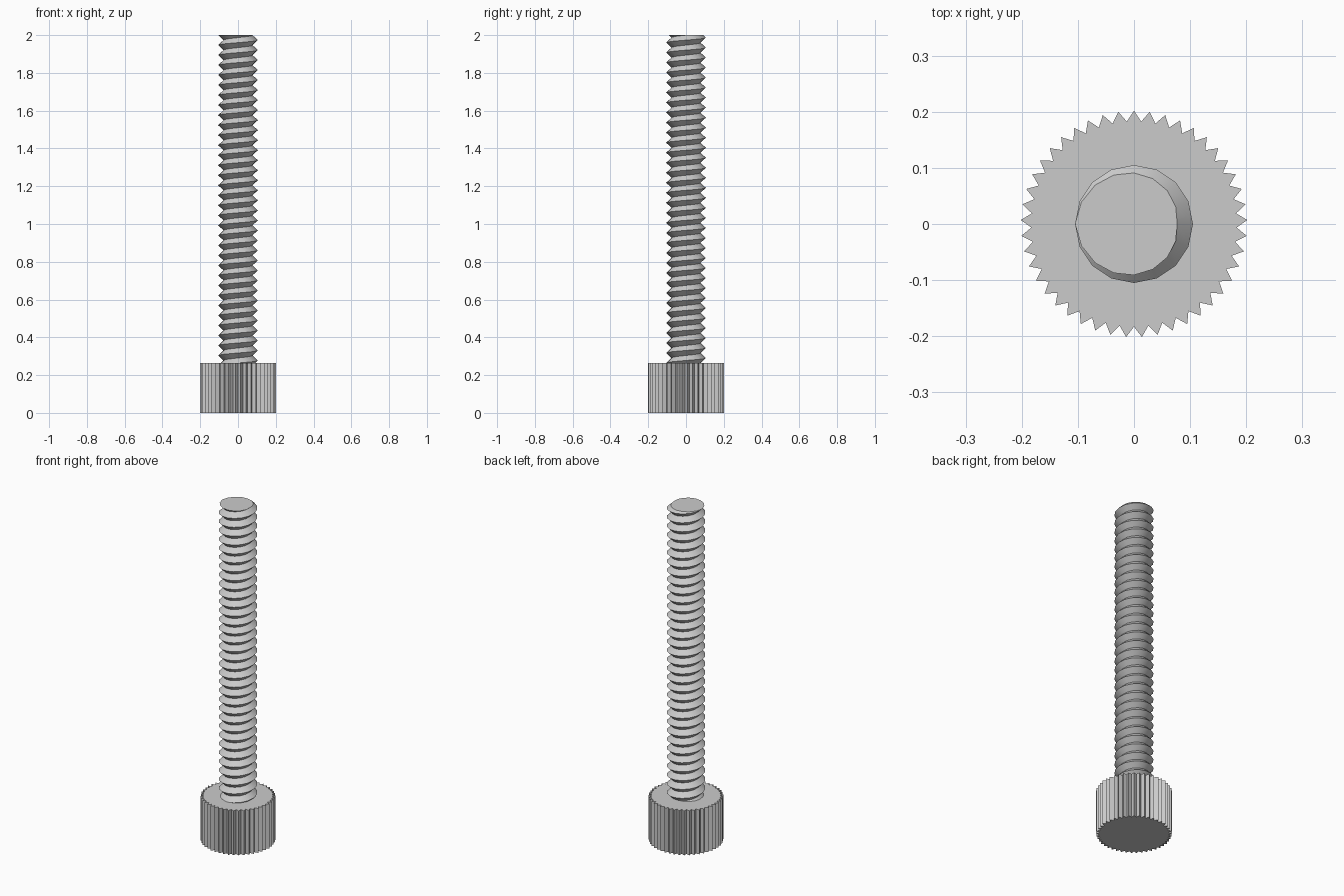
import bpy
import bmesh
from math import sin, cos, pi, radians

TOP = 2.0
PITCH = 0.053       # thread rise per turn
HEAD_H = 0.265
CREST, ROOT = 0.105, 0.077
SIDES = 16
TEETH = 45

if "Cube" in bpy.data.objects:
    bpy.data.objects.remove(bpy.data.objects["Cube"], do_unlink=True)

steel = bpy.data.materials.new("grey steel")
steel.use_nodes = True
colour = (0.6, 0.6, 0.6, 1)
steel.diffuse_color = colour
steel.node_tree.nodes["Principled BSDF"].inputs["Base Color"].default_value = colour


def finish(bm, name):
    bmesh.ops.recalc_face_normals(bm, faces=bm.faces[:])
    mesh = bpy.data.meshes.new(name)
    bm.to_mesh(mesh)
    bm.free()
    mesh.materials.append(steel)
    obj = bpy.data.objects.new(name, mesh)
    bpy.context.collection.objects.link(obj)
    bpy.ops.object.select_all(action="DESELECT")
    obj.select_set(True)
    bpy.context.view_layer.objects.active = obj
    bpy.ops.object.shade_smooth_by_angle(angle=radians(30))
    return obj


# Knurled head: star outline pulled upward
bm = bmesh.new()
outline = []
for i in range(TEETH * 2):
    r = 0.202 if i % 2 == 0 else 0.183
    a = pi / 2 + pi * i / TEETH
    outline.append(bm.verts.new((r * cos(a), r * sin(a), 0)))
base = bm.faces.new(outline)
pulled = bmesh.ops.extrude_face_region(bm, geom=[base], use_keep_orig=True)["geom"]
bmesh.ops.translate(bm, vec=(0, 0, HEAD_H),
                    verts=[g for g in pulled if isinstance(g, bmesh.types.BMVert)])
finish(bm, "knurled_head")

# Threaded shaft: crest and root lines wound as a right-handed helix
bm = bmesh.new()
rows = 2 * int((TOP - HEAD_H) / PITCH + 4)
grid = {}
for j in range(SIDES):
    for k in range(rows + 2):
        a = 2 * pi * j / SIDES
        r = CREST if k % 2 == 0 else ROOT
        z = TOP + PITCH * (j / SIDES + 1.5 + (k - rows) / 2)
        grid[j, k] = bm.verts.new((r * cos(a), r * sin(a), z))


def point(j, k):
    return grid[j, k] if j < SIDES else grid[0, k + 2]


for j in range(SIDES):
    for k in range(rows - 1):
        bm.faces.new((point(j, k), point(j + 1, k), point(j + 1, k + 1), point(j, k + 1)))

# Trim the ends flat and cap them
for z, direction in ((TOP, 1), (HEAD_H - 0.02, -1)):
    cut = bmesh.ops.bisect_plane(bm, geom=bm.verts[:] + bm.edges[:] + bm.faces[:], dist=1e-6,
                                 plane_co=(0, 0, z), plane_no=(0, 0, direction), clear_outer=True)
    rim = [g for g in cut["geom_cut"] if isinstance(g, bmesh.types.BMEdge)]
    bmesh.ops.contextual_create(bm, geom=rim)
finish(bm, "threaded_shaft")
